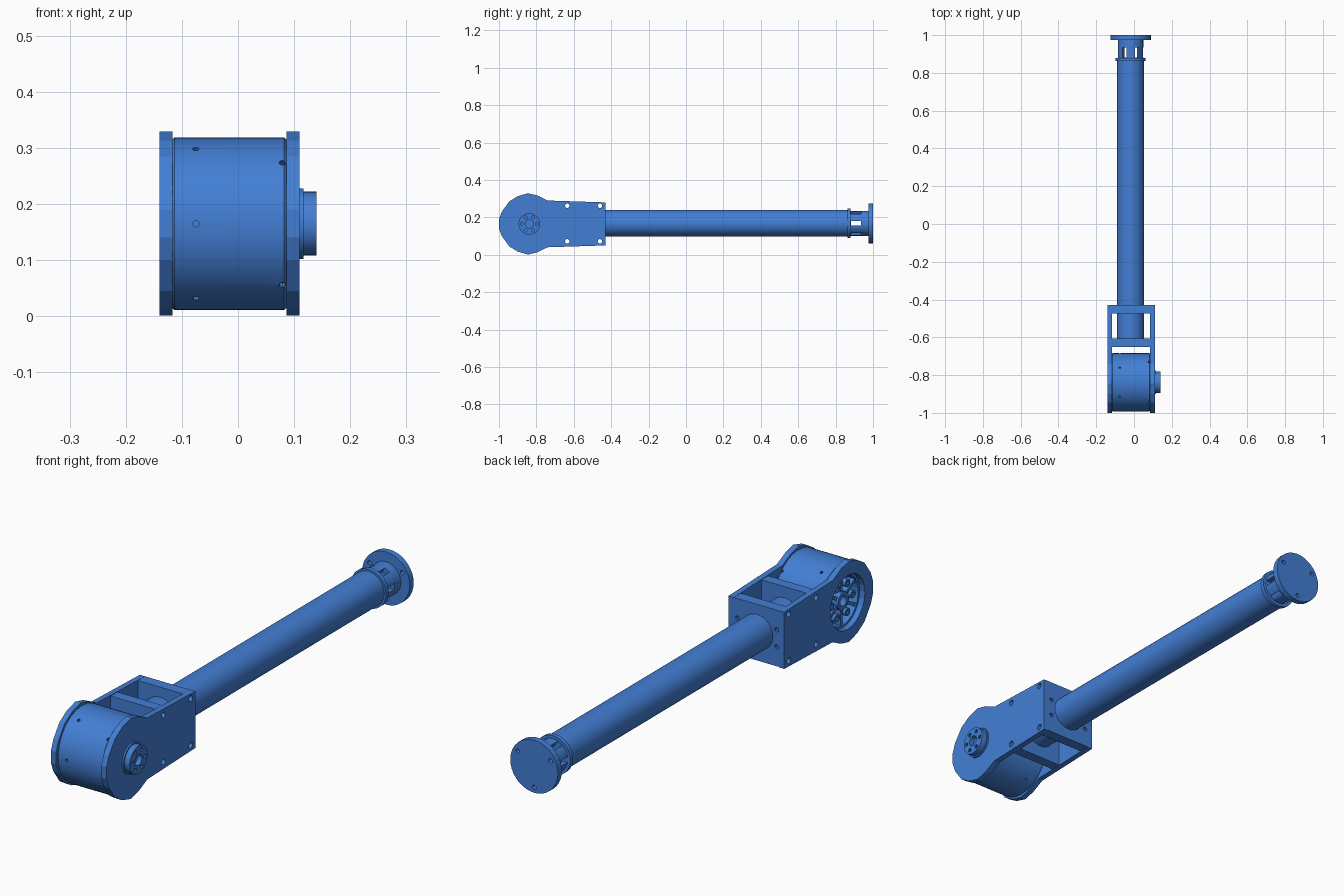
import bpy, bmesh, math
from mathutils import Matrix, Vector

cube = bpy.data.objects.get("Cube")
if cube:
    bpy.data.objects.remove(cube, do_unlink=True)

blue = bpy.data.materials.new("arm blue")
blue.use_nodes = True
colour = (0.055, 0.21, 0.66, 1)
blue.diffuse_color = colour
blue.node_tree.nodes["Principled BSDF"].inputs["Base Color"].default_value = colour

MOTOR_Y, MID_Z, TUBE_X = -0.838, 0.165, -0.018
LEFT_X, RIGHT_X = (0.086, 0.11), (-0.14, -0.117)


def finish(name, bm):
    bmesh.ops.recalc_face_normals(bm, faces=bm.faces)
    mesh = bpy.data.meshes.new(name)
    bm.to_mesh(mesh)
    bm.free()
    mesh.materials.append(blue)
    obj = bpy.data.objects.new(name, mesh)
    bpy.context.collection.objects.link(obj)
    return obj


def rods(name, axis, span, radius, centres, sides=32):
    """Cylinders along x or y; centres are (y, z) for x and (x, z) for y."""
    bm = bmesh.new()
    middle, length = sum(span) / 2, span[1] - span[0]
    for a, z in centres:
        if axis == "x":
            place = Matrix.Translation((middle, a, z)) @ Matrix.Rotation(math.pi / 2, 4, "Y")
        else:
            place = Matrix.Translation((a, middle, z)) @ Matrix.Rotation(math.pi / 2, 4, "X")
        bmesh.ops.create_cone(bm, cap_ends=True, segments=sides, radius1=radius,
                              radius2=radius, depth=length, matrix=place)
    return finish(name, bm)


def box(name, xs, ys, zs, turn=None):
    bm = bmesh.new()
    bmesh.ops.create_cube(bm, size=1)
    for v in bm.verts:
        v.co = [sum(s) / 2 + c * (s[1] - s[0]) for c, s in zip(v.co, (xs, ys, zs))]
    if turn:
        bm.transform(turn)
    return finish(name, bm)


def ring_points(a, z, radius, count, start=0.0):
    angles = [start + i * math.tau / count for i in range(count)]
    return [(a + radius * math.cos(t), z + radius * math.sin(t)) for t in angles]


def cut(obj, cutter, keep=False):
    mod = obj.modifiers.new("cut", "BOOLEAN")
    mod.operation, mod.solver, mod.object = "DIFFERENCE", "EXACT", cutter
    bpy.context.view_layer.objects.active = obj
    bpy.ops.object.modifier_apply(modifier=mod.name)
    if not keep:
        bpy.data.objects.remove(cutter, do_unlink=True)


def smooth(*objs):
    bpy.ops.object.select_all(action="DESELECT")
    for obj in objs:
        obj.select_set(True)
    bpy.context.view_layer.objects.active = objs[0]
    bpy.ops.object.shade_smooth_by_angle(angle=0.45)


# Side plates: mirrored half outline, wide around the motor
half = [(-1.0, 0.025), (-0.985, 0.065), (-0.945, 0.12), (-0.90, 0.148), (-0.845, 0.164),
        (-0.795, 0.152), (-0.74, 0.125), (-0.43, 0.115)]
outline = half + [(y, -z) for y, z in reversed(half)]


def side_plate(name, span):
    bm = bmesh.new()
    face = bm.faces.new([bm.verts.new((span[0], y, MID_Z + z)) for y, z in outline])
    out = bmesh.ops.extrude_face_region(bm, geom=[face])["geom"]
    moved = [g for g in out if isinstance(g, bmesh.types.BMVert)]
    bmesh.ops.translate(bm, verts=moved, vec=(span[1] - span[0], 0, 0))
    return finish(name, bm)


left_plate = side_plate("left_side_plate", LEFT_X)
right_plate = side_plate("right_side_plate", RIGHT_X)
cut(right_plate, rods("opening", "x", (-0.2, -0.1), 0.11, [(MOTOR_Y, MID_Z)], 24))

# Cross plates joining the sides
inner = (RIGHT_X[1], LEFT_X[0])
rear_cross = box("rear_cross_plate", inner, (-0.475, -0.43), (0.052, 0.28))
middle_cross = box("middle_cross_plate", inner, (-0.65, -0.607), (0.046, 0.284))

# Bolt holes running through plates and cross plates
bolts = rods("bolts", "x", (-0.3, 0.3), 0.012,
             [(y, MID_Z + s) for y in (-0.635, -0.46) for s in (-0.093, 0.097)], 12)
for part in (left_plate, right_plate, rear_cross, middle_cross):
    cut(part, bolts, keep=True)
bpy.data.objects.remove(bolts, do_unlink=True)
cut(rear_cross, rods("screws", "y", (-0.45, -0.4), 0.009,
                     [(TUBE_X + s * 0.088, MID_Z + t * 0.035) for s in (-1, 1) for t in (-1, 1)], 10))

# Motor drum with bevelled rims, rear pocket and small radial screw holes
motor = rods("motor_drum", "x", inner, 0.154, [(MOTOR_Y, MID_Z)], 48)
bevel = motor.modifiers.new("rim", "BEVEL")
bevel.width, bevel.segments, bevel.angle_limit = 0.004, 1, math.radians(60)
bpy.context.view_layer.objects.active = motor
bpy.ops.object.modifier_apply(modifier=bevel.name)
cut(motor, rods("pocket", "x", (-0.2, -0.08), 0.1, [(MOTOR_Y, MID_Z)], 40))
bm = bmesh.new()
for x, count, start in ((-0.075, 6, 0), (0.079, 4, math.pi / 4)):
    for y, z in ring_points(MOTOR_Y, MID_Z, 0.154, count, start):
        out = Vector((0, y - MOTOR_Y, z - MID_Z))
        place = Matrix.Translation((x, y, z)) @ out.to_track_quat("Z", "Y").to_matrix().to_4x4()
        bmesh.ops.create_cone(bm, cap_ends=True, segments=8, radius1=0.006, radius2=0.006,
                              depth=0.02, matrix=place)
cut(motor, finish("radial_holes", bm))

# Spoked rear face of the motor
core = rods("motor_rear_core", "x", (-0.12, -0.075), 0.036, [(MOTOR_Y, MID_Z)], 24)
cut(core, rods("bore", "x", (-0.2, -0.09), 0.02, [(MOTOR_Y, MID_Z)], 20))
bosses = rods("motor_rear_bosses", "x", (-0.116, -0.075), 0.016,
              ring_points(MOTOR_Y, MID_Z, 0.068, 6), 14)
cut(bosses, rods("boss_bores", "x", (-0.2, -0.095), 0.008,
                 ring_points(MOTOR_Y, MID_Z, 0.068, 6), 10))
pivot = Matrix.Translation((0, MOTOR_Y, MID_Z))
for i in range(6):
    turn = pivot @ Matrix.Rotation(i * math.tau / 6 + math.pi / 6, 4, "X")
    box(f"motor_spoke_{i + 1}", (-0.112, -0.075), (0.03, 0.104), (-0.007, 0.007), turn)

# Output hub on the left side
flange = rods("hub_flange", "x", (0.108, 0.117), 0.063, [(MOTOR_Y, MID_Z)], 28)
hub = rods("output_hub", "x", (0.112, 0.14), 0.057, [(MOTOR_Y, MID_Z)], 28)
cut(hub, rods("hub_bore", "x", (0.12, 0.2), 0.022, [(MOTOR_Y, MID_Z)], 16))
cut(hub, rods("hub_holes", "x", (0.122, 0.2), 0.008, ring_points(MOTOR_Y, MID_Z, 0.04, 6), 10))

# Long tube and end collar
TUBE_Z = 0.168
axis_point = [(TUBE_X, TUBE_Z)]
tube = rods("arm_tube", "y", (-0.61, 0.87), 0.071, axis_point)
collar = rods("tube_collar", "y", (0.863, 0.88), 0.079, axis_point)

# Hollow neck with six windows
neck = rods("slotted_neck", "y", (0.875, 0.98), 0.067, axis_point)
cut(neck, rods("neck_bore", "y", (0.8, 1.0), 0.046, axis_point))
for i in range(3):
    turn = Matrix.Translation((TUBE_X, 0, TUBE_Z)) @ Matrix.Rotation(i * math.pi / 3, 4, "Y")
    cut(neck, box("window", (-0.1, 0.1), (0.882, 0.935), (-0.012, 0.012), turn))

# End flange with three bolt holes
end_flange = rods("end_flange", "y", (0.975, 1.0), 0.107, axis_point, 36)
cut(end_flange, rods("flange_holes", "y", (0.9, 1.1), 0.009,
                     ring_points(TUBE_X, TUBE_Z, 0.085, 3, -math.pi / 2), 12))

smooth(motor, core, bosses, flange, hub, tube, collar, neck, end_flange)
